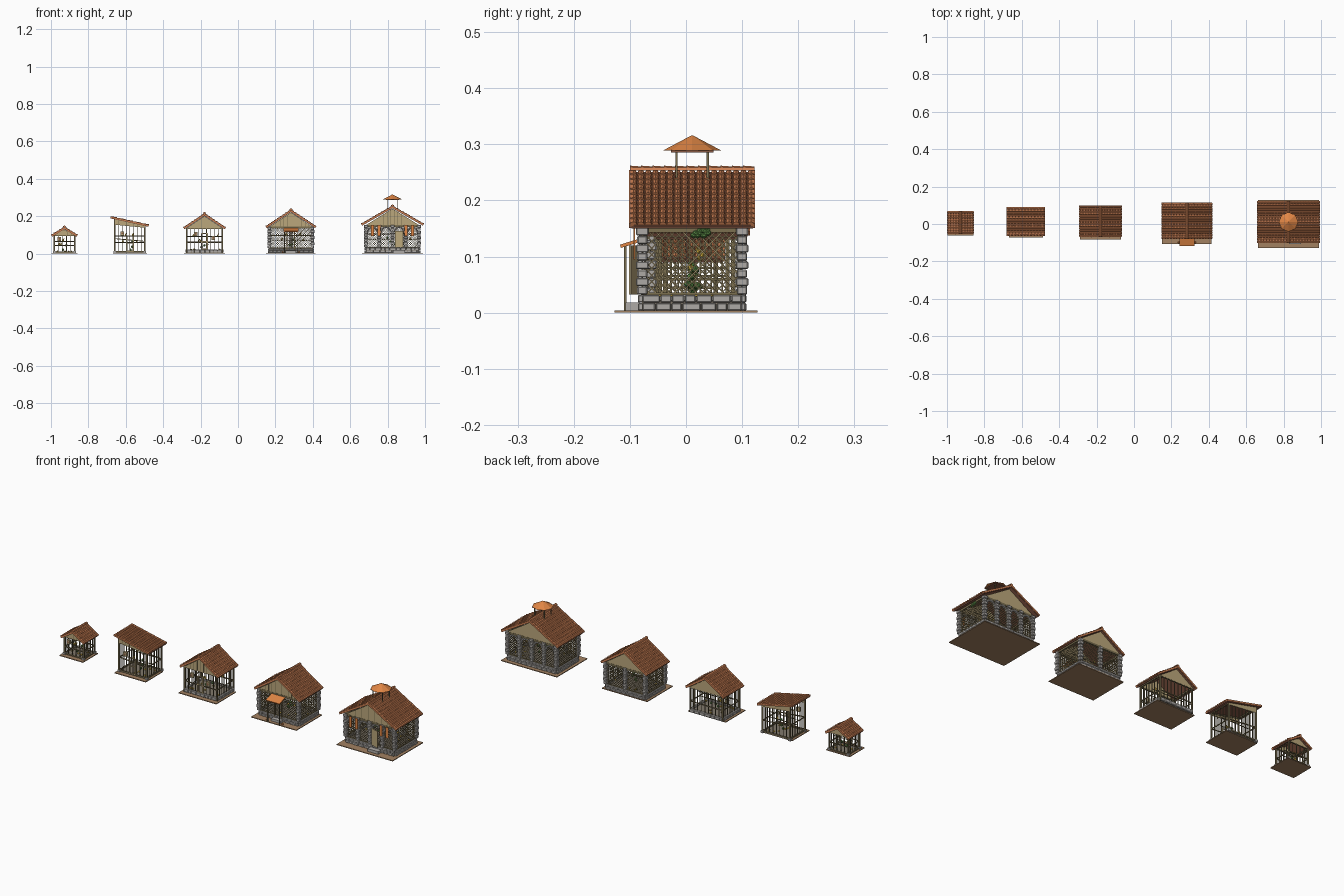
import bpy, bmesh, math, random
from mathutils import Vector as V, Matrix as M

if "Cube" in bpy.data.objects:
    bpy.data.objects.remove(bpy.data.objects["Cube"])
random.seed(4)

COL = dict(tile=(.62, .22, .09), deck=(.25, .1, .06), wood=(.2, .16, .08), tan=(.50, .39, .2),
           lattice=(.33, .26, .13), stone=(.42, .40, .38), soil=(.36, .22, .12), leaf=(.1, .25, .06),
           yellow=(.75, .5, .06), orange=(.75, .24, .06), floor=(.22, .19, .15))
MATS = {}
for k, c in COL.items():
    MATS[k] = bpy.data.materials.new(k)
    MATS[k].diffuse_color = (*c, 1)
PARTS = {}

def part(name, mat):
    return PARTS.setdefault(name, (bmesh.new(), mat))[0]

def box(bm, c, s, rot=None):
    m = M.Translation(c) @ (rot or M()) @ M.Diagonal((*s, 1))
    bmesh.ops.create_cube(bm, size=1, matrix=m)

def span(bm, a, b):
    a, b = V(a), V(b)
    box(bm, (a + b) / 2, [abs(t) for t in b - a])

def stick(bm, p, q, r, n=4):
    p, q = V(p), V(q)
    d = q - p
    m = M.Translation((p + q) / 2) @ d.to_track_quat('Z', 'Y').to_matrix().to_4x4() @ M.Rotation(math.pi / 4, 4, 'Z')
    bmesh.ops.create_cone(bm, cap_ends=True, segments=n, radius1=r, radius2=r, depth=d.length, matrix=m)

def ball(bm, c, r, sz=1):
    bmesh.ops.create_icosphere(bm, subdivisions=1, radius=r, matrix=M.Translation(c) @ M.Diagonal((1, 1, sz, 1)))

def panel(bm, xz, y, t):
    a = [bm.verts.new((x, y, z)) for x, z in xz]
    b = [bm.verts.new((x, y + t, z)) for x, z in xz]
    bm.faces.new(a)
    bm.faces.new(b[::-1])
    for i in range(len(a)):
        bm.faces.new((a[i], b[i], b[i - 1], a[i - 1]))

# half-round barrel tile from p to q; n points up, side is across
def tile(bm, p, q, side, n, r0, r1):
    rings = []
    for c, r in ((p, r0), (q, r1)):
        rings.append([bm.verts.new(c + side * r * math.cos(a) + n * r * math.sin(a))
                      for a in [math.pi * i / 4 for i in range(5)]])
    for i in range(4):
        bm.faces.new((rings[0][i], rings[0][i + 1], rings[1][i + 1], rings[1][i]))
    for g in rings:
        bm.faces.new(g)

# tiled slope: top line (xa, za) down to eave (xb, zb)
def slope(h, xa, za, xb, zb, y0, y1):
    bm, dk = part(h + "_roof_tiles", 'tile'), part(h + "_roof_deck", 'deck')
    a, b = V((xa, 0, za)), V((xb, 0, zb))
    u, L = (b - a).normalized(), (b - a).length
    n = V((-u.z, 0, u.x)) * (1 if u.x > 0 else -1)
    panel(dk, [(p.x, p.z) for p in (a - n * .006, b - n * .006, b - n * .012, a - n * .012)], y0 + .003, y1 - y0 - .006)
    rows, cols = round(L / .018), round((y1 - y0) / .013)
    w = (y1 - y0) / cols
    for i in range(rows):
        for j in range(cols):
            y = V((0, y0 + w * (j + .5), 0))
            tile(bm, a + y + u * (L * i / rows) - n * .007, a + y + u * (L * (i + 1) / rows) - n * .0045,
                 V((0, 1, 0)), n, w * .44, w * .52)
    for y in (y0 + .003, y1 - .003):   # verge boards
        stick(part(h + "_verge_boards", 'tile'), a + V((0, y, 0)) - n * .006, b + V((0, y, 0)) - n * .006, .006)

def ridge(h, x, z, y0, y1):
    k = round((y1 - y0) / .02)
    for i in range(k):
        y, d = y0 + (y1 - y0) * i / k, (y1 - y0) / k
        tile(part(h + "_ridge_tiles", 'tile'), V((x, y, z - .009)), V((x, y + d, z - .009)), V((1, 0, 0)), V((0, 0, 1)), .009, .0075)

# diagonal lattice on a vertical rectangle
def lattice(h, p, q, z0, z1, s=.012):
    bm = part(h + "_lattice", 'lattice')
    p, q = V((*p, 0)), V((*q, 0))
    w, H = (q - p).length, z1 - z0
    u = (q - p).normalized()
    c = -H + s / 2
    while c < w:
        a, b = max(c, 0), min(w, H + c)
        for f in (0, 1):
            P = [p + u * (w - t if f else t) + V((0, 0, z0 + t - c)) for t in (a, b)]
            stick(bm, *P, .0014)
        c += s

# timber wall of upright bars with rails
def bars(h, p, q, z0, za, zb, n):
    bm = part(h + "_bars", 'wood')
    for i in range(n + 1):
        t = i / n
        x, y = p[0] + (q[0] - p[0]) * t, p[1] + (q[1] - p[1]) * t
        stick(bm, (x, y, z0), (x, y, za + (zb - za) * t), .0055 if i in (0, n) else .0022)
    for f, r in ((0.04, .004), (.42, .003), (.98, .005)):
        stick(bm, (*p, z0 + (za - z0) * f), (*q, z0 + (zb - z0) * f), r)

def stone_run(h, p, q, z0, z1, courses, t=.014):
    bm = part(h + "_stone_base", 'stone')
    p, q = V((*p, 0)), V((*q, 0))
    u, L, ch = (q - p).normalized(), (q - p).length, (z1 - z0) / courses
    rot = M.Rotation(math.atan2(u.y, u.x), 4, 'Z')
    for k in range(courses):
        s = 0
        while s < L - .001:
            e = min(L, s + random.uniform(.018, .034))
            if L - e < .01:
                e = L
            c = p + u * (s + e) / 2 + V((0, 0, z0 + ch * (k + .5)))
            box(bm, c, (e - s - .001, t + random.uniform(-.001, .002), ch - .001), rot)
            s = e

def pillar(h, x, y, z0, z1, w=.018):
    n = round((z1 - z0) / .016)
    d = (z1 - z0) / n
    for i in range(n):
        k = w + (.004 if i % 2 else 0)
        box(part(h + "_stone_pillars", 'stone'), (x, y, z0 + d * (i + .5)), (k, k, d - .0008))

def arch(h, xa, xb, y, z):   # ring of wedge stones
    c, r = (xa + xb) / 2, (xb - xa) / 2
    for i in range(7):
        a = math.pi * (i + .5) / 7
        box(part(h + "_arch_stones", 'stone'), (c + r * math.cos(a), y, z + r * math.sin(a)),
            (.009, .012, r * .44), M.Rotation(-a, 4, 'Y'))

def nest_box(h, x, y, z):
    span(part(h + "_nest_box", 'tan'), (x - .009, y - .012, z), (x + .009, y, z + .022))
    stick(part(h + "_nest_hole", 'deck'), (x, y - .0125, z + .012), (x, y - .01, z + .012), .005, 8)
    stick(part(h + "_bars", 'wood'), (x, y, z + .004), (x, y - .02, z + .004), .0012)

# name, centre x, wall half width, wall y0, y1, base top, wall top, roof half width, apex, eave, slab half x, slab half y
HOUSES = [("tiny", -.928, .055, -.037, .053, .012, .1, .071, .15, .1, .069, .062),
          ("shed", -.578, .08, -.047, .074, .01, .15, .102, .2, .155, .091, .072),
          ("timber", -.179, .094, -.053, .084, .022, .137, .114, .222, .14, .11, .082),
          ("lattice", .283, .115, -.063, .098, .028, .143, .136, .242, .146, .132, .107),
          ("grand", .826, .142, -.078, .1, .032, .152, .168, .262, .16, .163, .127)]

for h, cx, hw, y0, y1, zb, zw, rw, za, ze, gx, gy in HOUSES:
    l, r, ry0, ry1 = cx - hw, cx + hw, y0 - .015 - (.007 if h == "grand" else 0), y1 + .015 + (.007 if h == "grand" else 0)
    span(part(h + "_ground", 'soil'), (cx - gx, -gy, 0), (cx + gx, gy, .004))
    span(part(h + "_floor", 'floor'), (l, y0, .003), (r, y1, zb * .7))
    corners = [(l, y0), (r, y0), (r, y1), (l, y1)]
    sides = [(corners[i], corners[(i + 1) % 4]) for i in range(4)]
    zl = .184 if h == "shed" else zw
    # roof and gables
    if h == "shed":
        slope(h, cx - rw, za, cx + rw, ze, ry0, ry1)
        shape = [(l, zl - .03), (r, zw - .012), (r, zw), (l, zl)]
    else:
        for s in (-1, 1):
            slope(h, cx, za - .006, cx + s * rw, ze, ry0, ry1)
        ridge(h, cx, za, ry0, ry1)
        shape = [(l, zw - .004), (r, zw - .004), (r, zw), (cx, za - .022), (l, zw)]
    for y in (y0 - .004, y1):
        panel(part(h + "_gables", 'tan'), shape, y, .004)
    n = int(hw / .009)
    for i in range(1, n):
        x = l + 2 * hw * i / n
        top = zl + (zw - zl) * i / n if h == "shed" else zw + (za - .022 - zw) * (1 - abs(x - cx) / hw)
        low = top - .025 if h == "shed" else zw
        stick(part(h + "_gable_battens", 'wood'), (x, y0 - .004, low), (x, y0 - .004, top), .001)
    # walls
    if h in ("tiny", "shed", "timber"):
        tops = {l: zl, r: zw}
        for p, q in sides:
            d = (V(q) - V(p)).length
            bars(h, p, q, .004, tops[p[0]], tops[q[0]], round(d / .02))
        nest_box(h, l + hw * .5, y0, zb + (zw - zb) * .62)
        if h == "timber":
            nest_box(h, r - hw * .5, y0, zb + .05)
            for p, q in sides:
                stone_run(h, p, q, .004, zb, 1)
        else:
            for x, y in corners:
                box(part(h + "_footings", 'stone'), (x, y, .007), (.014, .014, .012))
    else:
        for p, q in sides:
            stone_run(h, p, q, .003, zb, 2)
            lattice(h, p, q, zb, zw)
            stick(part(h + "_beams", 'wood'), (*p, zw - .004), (*q, zw - .004), .007)
            stick(part(h + "_beams", 'wood'), (*p, zb + .002), (*q, zb + .002), .003)
        bays = 4 if h == "grand" else 2
        for i in range(bays + 1):
            x = l + 2 * hw * i / bays
            for y in (y0, y1):
                if h == "lattice" and i == 1 and y == y0:
                    continue
                pillar(h, x, y, zb, zw)
                if h == "grand" and i < bays:
                    w = 2 * hw / bays
                    arch(h, x + .012, x + w - .012, y, zw - .035)
    # perches, plants, straw and birds inside
    ym = (y0 + y1) / 2
    for f in (.35, .6):
        z = zb + (zw - zb) * f
        stick(part(h + "_perches", 'wood'), (l, ym + .05 * (f - .4), z), (r, ym + .05 * (f - .4), z), .002, 6)
        for i in range(max(2, int(hw * 25))):
            x = random.uniform(l + .02, r - .02)
            ball(part(h + "_birds", 'yellow'), (x, ym + .05 * (f - .4), z + .006), .005, 1.3)
            ball(part(h + "_birds", 'yellow'), (x + .004, ym + .05 * (f - .4), z + .013), .003)
    for i in range(int(hw * 90)):
        ball(part(h + "_straw", 'yellow'), (random.uniform(l + .012, r - .012), random.uniform(y0 + .012, y1 - .012), zb), .006, .7)
    for i in range(int(hw * 40)):
        ball(part(h + "_plants", 'leaf'), (cx + random.uniform(-.2, .2) * hw, ym + random.uniform(-.012, .012),
                                           zb + random.uniform(0, .45) * (zw - zb)), .007)
    # doors for the timber houses
    if h in ("timber", "shed"):
        w = .016
        for s in (-1, 1):
            stick(part(h + "_door_frame", 'tan'), (cx + s * w, y0 - .004, zb), (cx + s * w, y0 - .004, zb + .085), .003)
        for z in (zb + .003, zb + .042, zb + .085):
            stick(part(h + "_door_frame", 'tan'), (cx - w, y0 - .004, z), (cx + w, y0 - .004, z), .003)

# lattice house: porch awning with posts, door and step
box(part("porch_awning", 'orange'), (.283, -.092, .126), (.08, .052, .006), M.Rotation(.3, 4, 'X'))
for s in (-1, 1):
    stick(part("porch_posts", 'wood'), (.283 + s * .034, -.108, 0.003), (.283 + s * .034, -.108, .12), .003)
    stick(part("porch_posts", 'wood'), (.283 + s * .02, -.068, .02), (.283 + s * .02, -.068, .118), .004)
    ball(part("flower_pots", 'orange'), (.283 + s * .044, -.098, .008), .006)
span(part("porch_step", 'stone'), (.255, -.09, .003), (.311, -.068, .016))
# grand house: open door, step, banners, vine
box(part("open_door", 'tan'), (.861, -.093, .076), (.046, .004, .088), M.Rotation(-.3, 4, 'Z'))
span(part("front_step", 'stone'), (.83, -.108, .003), (.892, -.083, .018))
for x in (.719, .755, .897, .933):
    span(part("banners", 'orange'), (x - .008, -.094, .095), (x + .008, -.091, .152))
for i in range(12):
    ball(part("side_vine", 'leaf'), (.972, .027 + random.uniform(-.014, .014), .146 - i % 3 * .004), .006)
# roof cupola
cy = .011
for sx in (-1, 1):
    for sy in (-1, 1):
        stick(part("cupola_posts", 'wood'), (.826 + sx * .028, cy + sy * .028, .225), (.826 + sx * .028, cy + sy * .028, .29), .003)
span(part("cupola_ring", 'deck'), (.79, cy - .038, .285), (.862, cy + .038, .29))
bmesh.ops.create_cone(part("cupola_roof", 'orange'), cap_ends=True, segments=8, radius1=.052, radius2=.001, depth=.027,
                      matrix=M.Translation((.826, cy, .3025)))

for name, (bm, mat) in PARTS.items():
    bmesh.ops.recalc_face_normals(bm, faces=bm.faces)
    me = bpy.data.meshes.new(name)
    bm.to_mesh(me)
    bm.free()
    me.materials.append(MATS[mat])
    o = bpy.data.objects.new(name, me)
    bpy.context.collection.objects.link(o)
    if "stone" in name:
        b = o.modifiers.new("soft_edges", 'BEVEL')
        b.width, b.segments = .002, 1

for m in bpy.data.materials:
    if m.users and not m.is_grease_pencil:
        m.use_nodes = True
        m.node_tree.nodes["Principled BSDF"].inputs["Base Color"].default_value = m.diffuse_color
